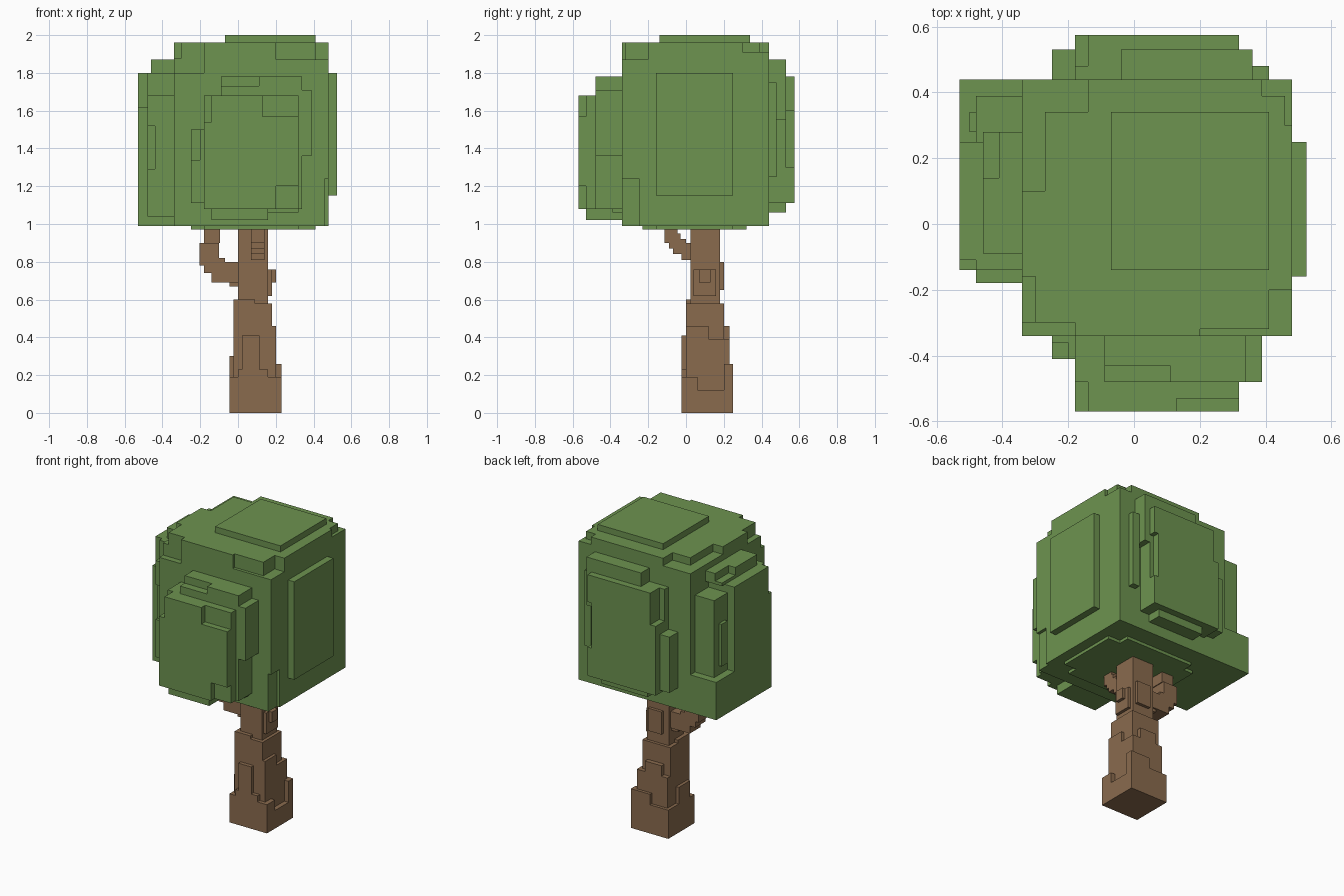
import bpy
import bmesh

cube = bpy.data.objects.get("Cube")
if cube:
    bpy.data.objects.remove(cube, do_unlink=True)


def make_material(name, rgb):
    mat = bpy.data.materials.new(name)
    mat.use_nodes = True
    color = (*rgb, 1.0)
    mat.diffuse_color = color
    mat.node_tree.nodes["Principled BSDF"].inputs["Base Color"].default_value = color
    return mat


class BlockShape:
    """Adds and carves boxes (in hundredths of a unit), then skins the result."""

    def __init__(self):
        self.steps = []

    def add(self, x, y, z):
        self.steps.append((True, (x, y, z)))

    def carve(self, x, y, z):
        self.steps.append((False, (x, y, z)))

    def build(self, name, material):
        planes = [sorted({v for _, box in self.steps for v in box[a]}) for a in range(3)]
        solid = set()
        for keep, box in self.steps:
            spans = [range(planes[a].index(box[a][0]), planes[a].index(box[a][1]))
                     for a in range(3)]
            cells = {(i, j, k) for i in spans[0] for j in spans[1] for k in spans[2]}
            solid = solid | cells if keep else solid - cells

        bm = bmesh.new()
        verts = {}

        def corner(key):
            if key not in verts:
                verts[key] = bm.verts.new([planes[a][key[a]] / 100 for a in range(3)])
            return verts[key]

        # Outer faces only, wound so that normals point outwards
        for cell in solid:
            for axis in range(3):
                u, v = (axis + 1) % 3, (axis + 2) % 3
                for side in (0, 1):
                    neighbour = list(cell)
                    neighbour[axis] += 1 if side else -1
                    if tuple(neighbour) in solid:
                        continue
                    ring = []
                    for du, dv in ((0, 0), (1, 0), (1, 1), (0, 1)):
                        key = list(cell)
                        key[axis] += side
                        key[u] += du
                        key[v] += dv
                        ring.append(corner(tuple(key)))
                    bm.faces.new(ring if side else ring[::-1])
        bmesh.ops.dissolve_limit(bm, angle_limit=0.01, verts=bm.verts, edges=bm.edges)
        mesh = bpy.data.meshes.new(name)
        bm.to_mesh(mesh)
        bm.free()
        mesh.materials.append(material)
        obj = bpy.data.objects.new(name, mesh)
        bpy.context.collection.objects.link(obj)
        return obj


leaf_green = make_material("leaf green", (0.153, 0.292, 0.080))
bark_brown = make_material("bark brown", (0.254, 0.147, 0.076))

# Crown core with notched corners
crown = BlockShape()
crown.add(x=(-34, 48), y=(-34, 44), z=(99, 196))
crown.carve(x=(-34, -18), y=(-34, -30), z=(180, 196))
crown.carve(x=(-34, -30), y=(-34, -16), z=(188, 196))
crown.carve(x=(-34, -27), y=(10, 44), z=(191, 196))
crown.carve(x=(-34, -14), y=(34, 44), z=(191, 196))
crown.carve(x=(20, 48), y=(-34, -32), z=(187, 196))
crown.carve(x=(41, 48), y=(-34, -20), z=(187, 196))
crown.carve(x=(39, 48), y=(39, 44), z=(191, 196))
crown.carve(x=(46, 48), y=(30, 44), z=(191, 196))
crown.carve(x=(46, 48), y=(-34, -25), z=(99, 124))

# Top cap, underside and left plate
crown.add(x=(-7, 41), y=(-14, 34), z=(196, 200))
crown.add(x=(-25, 41), y=(-16, 25), z=(97, 99))
crown.add(x=(-18, 32), y=(-23, 32), z=(97, 99))
crown.add(x=(48, 52.5), y=(-16, 25), z=(115, 180))

# Front clump: middle layer, then outer layer
crown.add(x=(-18, 34), y=(-48, -34), z=(108, 168))
crown.add(x=(-9, 34), y=(-48, -34), z=(168, 173))
crown.add(x=(-9, 34), y=(-43, -34), z=(173, 178))
crown.add(x=(11, 34), y=(-48, -34), z=(173, 178))
crown.add(x=(34, 39), y=(-48, -34), z=(136, 171))
crown.add(x=(-25, -18), y=(-41, -34), z=(111, 134))
crown.add(x=(-25, -20), y=(-36, -34), z=(134, 150))
crown.add(x=(-20, -18), y=(-41, -34), z=(134, 150))
crown.add(x=(-14, 32), y=(-57, -48), z=(108, 168))
crown.add(x=(-18, -14), y=(-57, -48), z=(108, 154))
crown.carve(x=(13, 32), y=(-57, -53), z=(157, 168))
crown.carve(x=(20, 32), y=(-57, -53), z=(108, 120))
crown.add(x=(-14, 16), y=(-53, -34), z=(102, 108))
crown.add(x=(16, 32), y=(-39, -34), z=(106, 108))

# Back clump
crown.add(x=(-18, 32), y=(44, 57.5), z=(111, 178))
crown.carve(x=(-18, -14), y=(48, 57.5), z=(157, 178))
crown.carve(x=(29, 32), y=(53, 57.5), z=(130, 160))
crown.add(x=(-4, 36), y=(44, 53), z=(178, 187))
crown.add(x=(32, 36), y=(44, 53), z=(155, 178))
crown.add(x=(36, 41), y=(44, 48), z=(125, 175))
crown.add(x=(-25, -18), y=(44, 53), z=(113, 150))
crown.add(x=(-9, 25), y=(44, 53), z=(106, 111))

# Right clump
crown.add(x=(-53, -34), y=(-14, 25), z=(99, 180))
crown.carve(x=(-53, -48), y=(-14, -11), z=(162, 180))
crown.add(x=(-48, -34), y=(25, 39), z=(99, 175))
crown.add(x=(-53, -34), y=(25, 44), z=(99, 124))
crown.add(x=(-50, -48), y=(28, 34), z=(130, 158))
crown.add(x=(-48, -34), y=(-18, -14), z=(104, 168))
crown.carve(x=(-48, -44), y=(-18, -16), z=(129, 152))
crown.add(x=(-46, -34), y=(-9, 28), z=(180, 187))
crown.carve(x=(-46, -41), y=(14, 28), z=(182, 187))
crown.build("leaf_crown", leaf_green)

# Trunk: flared base narrowing upwards in steps
trunk = BlockShape()
trunk.add(x=(-4.5, 23), y=(-2.5, 25), z=(0, 19))
trunk.carve(x=(20, 23), y=(6, 20), z=(12, 19))
trunk.add(x=(-2.5, 20), y=(0, 23), z=(0, 39))
trunk.add(x=(-2.5, 18), y=(0, 20), z=(39, 58))
trunk.add(x=(0, 16), y=(2.5, 18), z=(58, 97))

# Raised bark ridges
trunk.add(x=(2, 11.5), y=(-2.5, 0), z=(19, 41))
trunk.add(x=(0, 16), y=(-2.5, 0), z=(19, 23))
trunk.add(x=(-4.5, -2.5), y=(2, 14), z=(19, 30))
trunk.add(x=(20, 23), y=(20, 25), z=(19, 26))
trunk.add(x=(9, 20), y=(23, 25), z=(19, 26))
trunk.add(x=(18, 20), y=(0, 12), z=(39, 46))
trunk.add(x=(2, 14), y=(20, 23), z=(39, 46))
trunk.add(x=(-2.5, 9), y=(0, 12), z=(58, 60))
trunk.add(x=(4, 14), y=(18, 20), z=(65, 80))
trunk.add(x=(16, 18), y=(4, 16), z=(62, 76))
trunk.add(x=(18, 20), y=(7, 13), z=(69, 76))
trunk.build("trunk", bark_brown)

# Right branch, stepping out and up
right_branch = BlockShape()
right_branch.add(x=(-4.5, 0), y=(6, 15), z=(67, 80))
right_branch.add(x=(-14, 0), y=(5, 16), z=(69, 80))
right_branch.add(x=(-18, -7), y=(5, 16), z=(74, 82))
right_branch.add(x=(-20.5, -10), y=(5, 16), z=(78, 90))
right_branch.add(x=(-18, -9.5), y=(6, 15), z=(90, 97))
right_branch.build("right_branch", bark_brown)

# Front branch, smaller
front_branch = BlockShape()
front_branch.add(x=(7, 14), y=(-2.5, 2.5), z=(81, 90))
front_branch.add(x=(7, 14), y=(-7, 0), z=(84, 92))
front_branch.add(x=(7, 14), y=(-9, -3), z=(87, 95))
front_branch.add(x=(7, 14), y=(-11.5, -4.5), z=(90, 97))
front_branch.build("front_branch", bark_brown)
